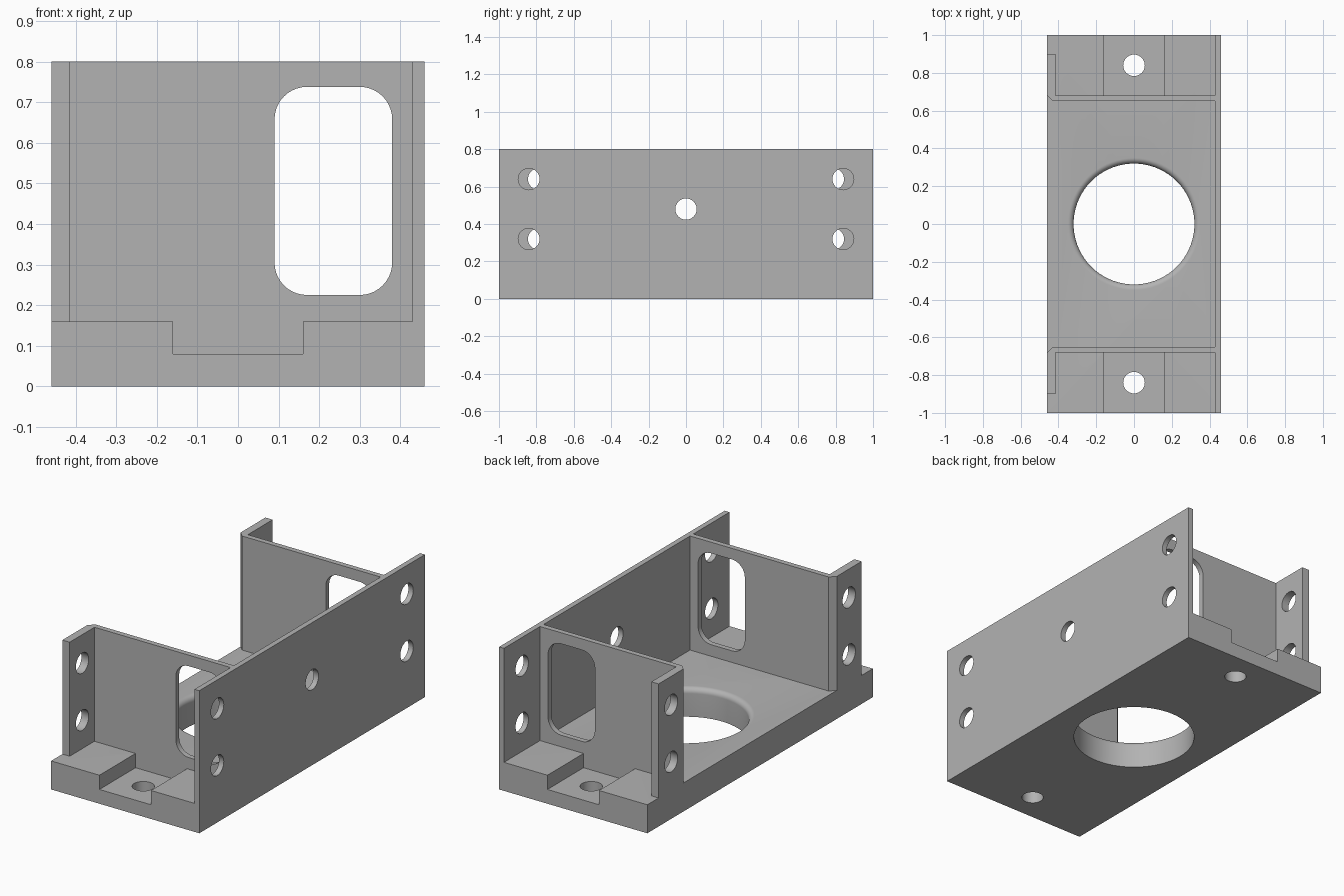
import bpy, bmesh, math
from mathutils import Matrix

if "Cube" in bpy.data.objects:
    bpy.data.objects.remove(bpy.data.objects["Cube"])

grey = bpy.data.materials.new("plain grey")
grey.diffuse_color = (0.45, 0.45, 0.45, 1)
grey.use_nodes = True
grey.node_tree.nodes["Principled BSDF"].inputs["Base Color"].default_value = grey.diffuse_color


def add_object(name, bm):
    bmesh.ops.recalc_face_normals(bm, faces=bm.faces)
    mesh = bpy.data.meshes.new(name)
    bm.to_mesh(mesh)
    bm.free()
    obj = bpy.data.objects.new(name, mesh)
    bpy.context.collection.objects.link(obj)
    mesh.materials.append(grey)
    return obj


def prism(name, outline, depth, matrix=Matrix()):
    """Extrude a 2D outline along local z, then place it with matrix."""
    bm = bmesh.new()
    face = bm.faces.new([bm.verts.new((u, v, 0)) for u, v in outline])
    new = bmesh.ops.extrude_face_region(bm, geom=[face])["geom"]
    bmesh.ops.translate(bm, vec=(0, 0, depth),
                        verts=[g for g in new if isinstance(g, bmesh.types.BMVert)])
    bm.transform(matrix)
    return add_object(name, bm)


def box(name, x0, x1, y0, y1, z0, z1):
    return prism(name, [(x0, y0), (x1, y0), (x1, y1), (x0, y1)], z1 - z0,
                 Matrix.Translation((0, 0, z0)))


def cylinder(center, radius, depth, axis):
    turn = Matrix.Rotation(math.pi / 2, 4, 'Y') if axis == 'X' else Matrix()
    bm = bmesh.new()
    bmesh.ops.create_cone(bm, cap_ends=True, segments=40, radius1=radius, radius2=radius,
                          depth=depth, matrix=Matrix.Translation(center) @ turn)
    return add_object("hole_cutter", bm)


def rounded_window(x0, x1, z0, z1, r, y):
    """Rounded rectangle cutter running through a wall near y."""
    pts = []
    corners = [(x1 - r, z1 - r), (x0 + r, z1 - r), (x0 + r, z0 + r), (x1 - r, z0 + r)]
    for i, (cx, cz) in enumerate(corners):
        for k in range(11):
            a = math.pi / 2 * (i + k / 10)
            pts.append((cx + r * math.cos(a), cz + r * math.sin(a)))
    return prism("window_cutter", pts, 0.1,
                 Matrix.Translation((0, y + 0.05, 0)) @ Matrix.Rotation(math.pi / 2, 4, 'X'))


def flared_bore(radius, fillet, top):
    """Lathed cutter: straight bore that rounds outward at the top edge."""
    profile = [(radius, -0.05)]
    for k in range(9):
        a = math.pi / 2 * k / 8
        profile.append((radius + fillet * (1 - math.cos(a)), top - fillet * (1 - math.sin(a))))
    profile.append((radius + fillet, top + 0.05))
    n = 72
    bm = bmesh.new()
    rings = [[bm.verts.new((r * math.cos(math.tau * i / n), r * math.sin(math.tau * i / n), z))
              for i in range(n)] for r, z in profile]
    for lo, hi in zip(rings, rings[1:]):
        for i in range(n):
            j = (i + 1) % n
            bm.faces.new((lo[i], lo[j], hi[j], hi[i]))
    bm.faces.new(rings[0])
    bm.faces.new(rings[-1])
    return add_object("bore_cutter", bm)


def cut(obj, cutters):
    for c in cutters:
        mod = obj.modifiers.new("cut", 'BOOLEAN')
        mod.operation, mod.solver, mod.object = 'DIFFERENCE', 'EXACT', c
    bpy.context.view_layer.update()
    result = bpy.data.meshes.new_from_object(
        obj.evaluated_get(bpy.context.evaluated_depsgraph_get()))
    obj.modifiers.clear()
    obj.data = result
    for c in cutters:
        bpy.data.objects.remove(c)
    bpy.ops.object.select_all(action='DESELECT')
    obj.select_set(True)
    bpy.context.view_layer.objects.active = obj
    bpy.ops.object.shade_smooth_by_angle(angle=math.radians(30))


BASE, TOP, HOLE = 0.16, 0.80, 0.057

# Base block with central bore, end notches and bolt holes
base = box("base", -0.46, 0.46, -1, 1, 0, BASE)
cutters = [flared_bore(0.32, 0.03, BASE)]
for s in (-1, 1):
    y0, y1 = sorted((s * 0.68, s * 1.1))
    cutters.append(box("notch_cutter", -0.16, 0.16, y0, y1, 0.08, 0.3))
    cutters.append(cylinder((0, s * 0.84, 0.05), HOLE, 0.3, 'Z'))
cut(base, cutters)

# Long side wall with five holes
wall = box("side_wall", 0.43, 0.46, -1, 1, BASE, TOP)
spots = [(0, 0.48)] + [(s * 0.84, z) for s in (-1, 1) for z in (0.32, 0.64)]
cut(wall, [cylinder((0.445, y, z), HOLE, 0.2, 'X') for y, z in spots])

# Two cross walls with a bevelled corner, a drilled flange and a window
outline = [(0.43, 0.65), (-0.43, 0.65), (-0.46, 0.68), (-0.46, 0.90),
           (-0.415, 0.90), (-0.415, 0.68), (0.43, 0.68)]
for s, name in ((-1, "front_cross_wall"), (1, "back_cross_wall")):
    cross = prism(name, [(x, s * y) for x, y in outline], TOP - BASE,
                  Matrix.Translation((0, 0, BASE)))
    cut(cross, [rounded_window(0.09, 0.38, 0.225, 0.738, 0.08, s * 0.665)] +
        [cylinder((-0.44, s * 0.788, z), HOLE, 0.2, 'X') for z in (0.32, 0.64)])
